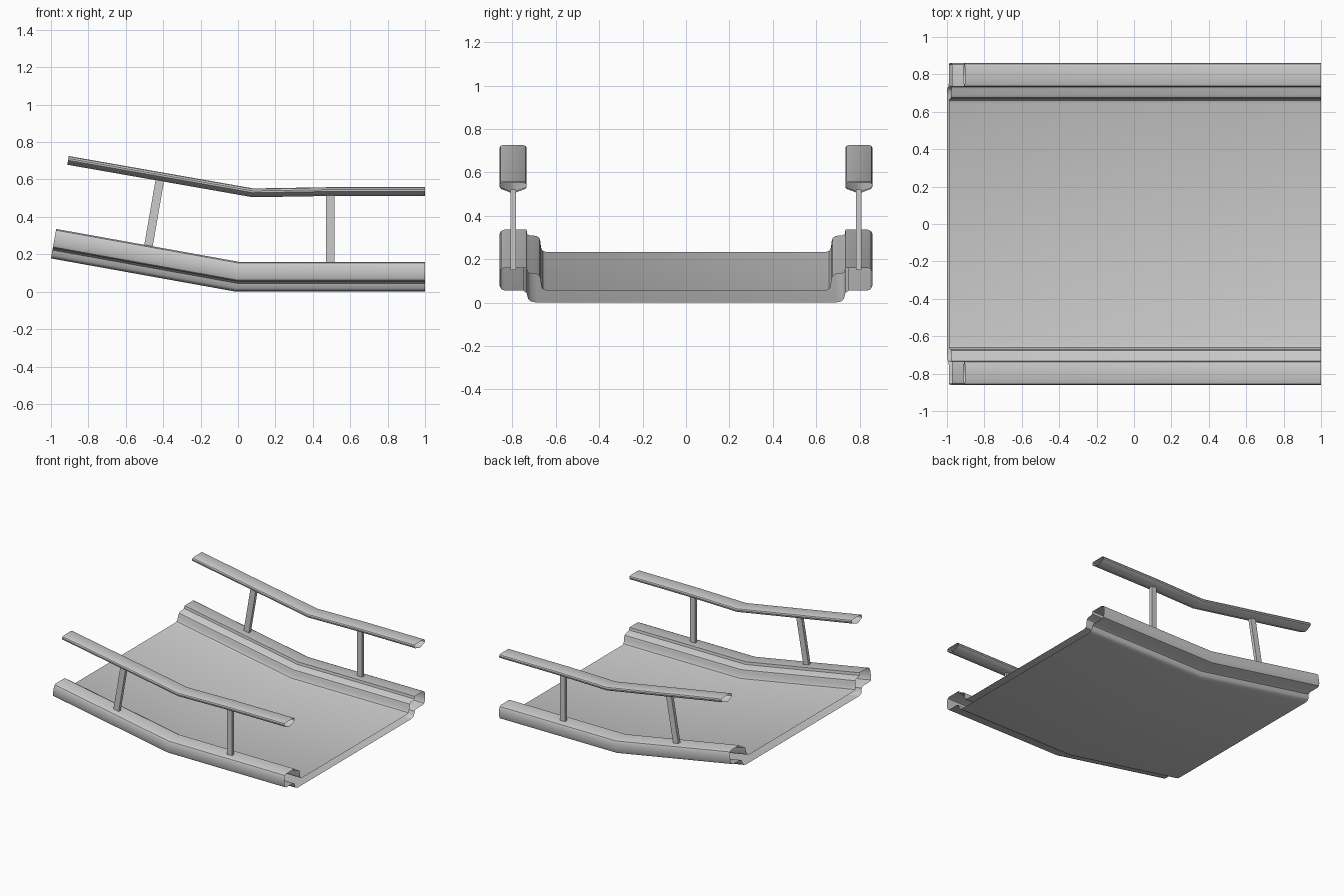
import bpy, bmesh, math

if "Cube" in bpy.data.objects:
    bpy.data.objects.remove(bpy.data.objects["Cube"])


def finish(bm, name):
    bmesh.ops.recalc_face_normals(bm, faces=bm.faces[:])
    me = bpy.data.meshes.new(name)
    bm.to_mesh(me)
    bm.free()
    ob = bpy.data.objects.new(name, me)
    bpy.context.collection.objects.link(ob)
    bpy.ops.object.select_all(action='DESELECT')
    ob.select_set(True)
    bpy.context.view_layer.objects.active = ob
    bpy.ops.object.shade_smooth_by_angle(angle=math.radians(35))
    return ob


def sweep(name, loop, stations, caps=False):
    """Loop of (y, h) carried through stations (x, z, up_x, up_z)."""
    bm = bmesh.new()
    rings = [[bm.verts.new((x + h * ux, y, z + h * uz)) for y, h in loop]
             for x, z, ux, uz in stations]
    n = len(loop)
    for a, b in zip(rings, rings[1:]):
        for i in range(n):
            j = (i + 1) % n
            bm.faces.new((a[i], a[j], b[j], b[i]))
    if caps:
        bm.faces.new(rings[0])
        bm.faces.new(rings[-1])
    return finish(bm, name)


# Deck: hollow sheet section with raised, stepped edges, open at both ends
half = [(.69, 0), (.715, .005), (.728, .018), (.735, .045), (.75, .055),
        (.835, .055), (.852, .062), (.86, .08), (.86, .138), (.853, .153),
        (.838, .16), (.735, .16), (.732, .14), (.72, .134), (.69, .131),
        (.676, .122), (.671, .105), (.668, .075), (.66, .061), (.642, .055)]
deck_loop = half + [(-y, h) for y, h in reversed(half)]
sweep("deck", deck_loop, [(1, 0, 0, 1), (-.01, 0, .0875, 1), (-1, .178, .174, .985)])

for side, tag in ((-1, "front"), (1, "back")):
    # Guide rail: flat top, tapered underside, open tube
    rail_half = [(.007, 0), (.055, .018), (.061, .024), (.0625, .034), (.058, .043), (.048, .047)]
    loop = [(side * .797 + y, h) for y, h in rail_half + [(-y, h) for y, h in reversed(rail_half)]]
    sweep(tag + "_guide_rail", loop,
          [(1, .512, 0, 1), (.5, .512, 0, 1), (.08, .505, .05, 1), (-.913, .679, .174, .985)])

    # Posts: one upright on the level half, one leaning on the sloped half
    for label, xb, zb, xt, zt, slope in (("upright", .493, .15, .493, .522, 0),
                                         ("leaning", -.48, .238, -.417, .602, -.176)):
        w, d = .0225, .0125
        rect = [(-w, -d), (w, -d), (w, d), (-w, d)]
        bm = bmesh.new()
        rings = [[bm.verts.new((x + a, side * .797 + b, z + a * slope)) for a, b in rect]
                 for x, z in ((xb, zb), (xt, zt))]
        for i in range(4):
            j = (i + 1) % 4
            bm.faces.new((rings[0][i], rings[0][j], rings[1][j], rings[1][i]))
        bm.faces.new(rings[0])
        bm.faces.new(rings[1])
        finish(bm, f"{tag}_{label}_post")
